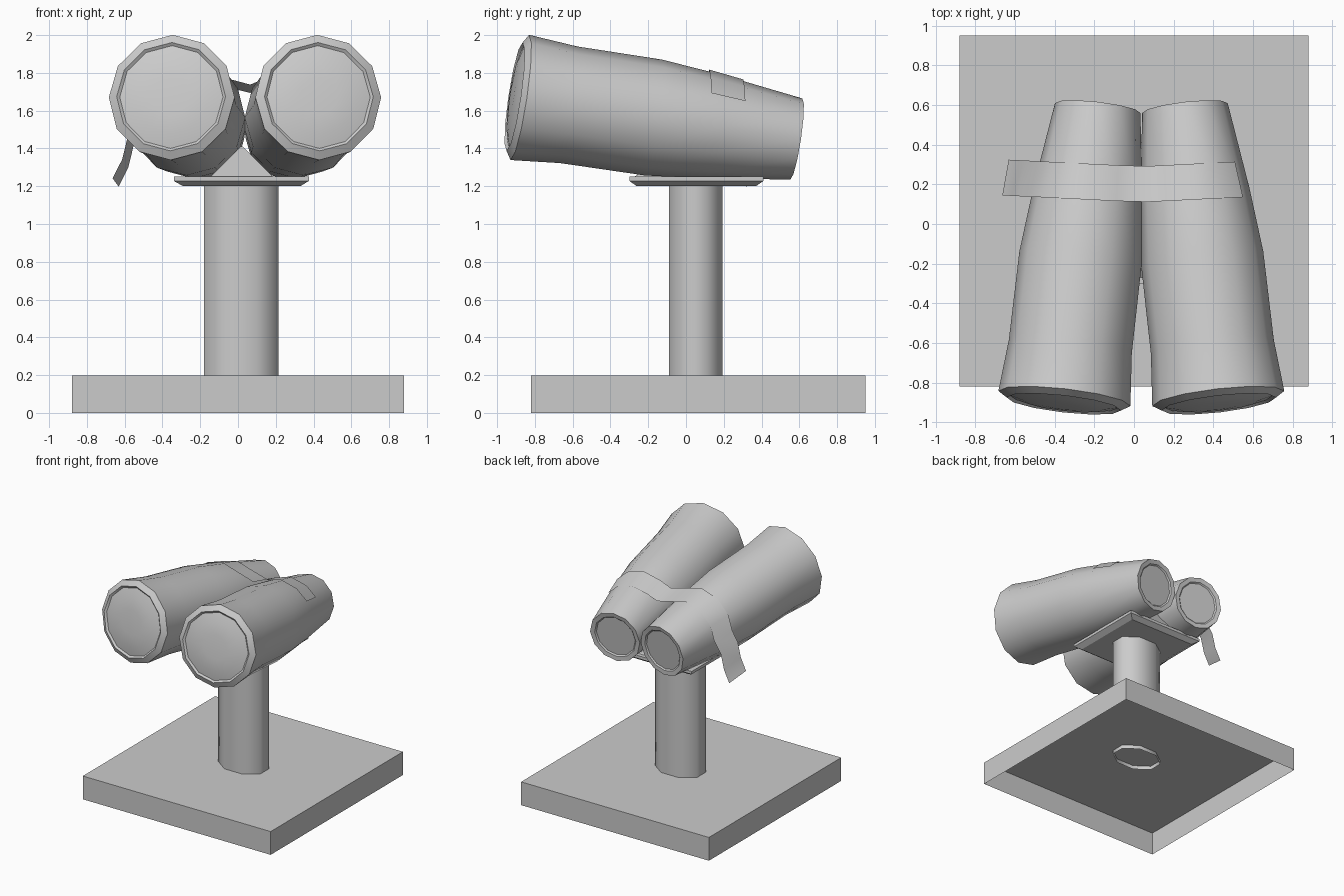
import bpy, bmesh
from math import sin, cos, pi, radians
from mathutils import Vector

if "Cube" in bpy.data.objects:
    bpy.data.objects.remove(bpy.data.objects["Cube"])

MID = 0.037          # symmetry line of the two tubes


def make(name, bm, angle=None):
    bmesh.ops.recalc_face_normals(bm, faces=bm.faces)
    me = bpy.data.meshes.new(name)
    bm.to_mesh(me)
    bm.free()
    ob = bpy.data.objects.new(name, me)
    bpy.context.collection.objects.link(ob)
    if angle:
        bpy.ops.object.select_all(action='DESELECT')
        ob.select_set(True)
        bpy.context.view_layer.objects.active = ob
        bpy.ops.object.shade_smooth_by_angle(angle=radians(angle))
    return ob


def loft(bm, rings, closed=True):
    """Bridge successive rows of points with quads."""
    rows = [[bm.verts.new(p) for p in r] for r in rings]
    for a, b in zip(rows, rows[1:]):
        n = len(a)
        for i in range(n if closed else n - 1):
            j = (i + 1) % n
            bm.faces.new((a[i], a[j], b[j], b[i]))
    return rows


def rect(x0, x1, y0, y1, z):
    return [(x0, y0, z), (x1, y0, z), (x1, y1, z), (x0, y1, z)]


def stack(name, rings, angle=None, cap_bottom=True):
    bm = bmesh.new()
    rows = loft(bm, rings)
    if cap_bottom:
        bm.faces.new(rows[0])
    bm.faces.new(rows[-1])
    return make(name, bm, angle)


# Square base tray, open underneath
stack("base", [rect(-0.88, 0.88, -0.82, 0.95, 0.0),
               rect(-0.88, 0.88, -0.82, 0.95, 0.197)], cap_bottom=False)

# Eight-sided post, its open end poking just through the base top
post = [[(0.017 + 0.214 * cos(pi / 8 + i * pi / 4),
          0.052 + 0.153 * sin(pi / 8 + i * pi / 4), z) for i in range(8)]
        for z in (0.165, 1.21)]
stack("post", post, 65, cap_bottom=False)

# Mounting plate with a bevelled underside
stack("mount_plate", [rect(-0.29, 0.33, -0.26, 0.37, 1.20),
                      rect(-0.34, 0.375, -0.30, 0.41, 1.228),
                      rect(-0.34, 0.375, -0.30, 0.41, 1.252)])

# Wedge filling the gap between the tubes
stack("wedge", [rect(-0.15, 0.19, -0.28, 0.38, 1.245),
                rect(0.015, 0.025, -0.05, 0.30, 1.41)])


# Twin tubes: (distance along axis, radius), lens to eyepiece
PROFILE = [(-0.042, 0.10), (-0.034, 0.20), (-0.015, 0.275), (-0.028, 0.29),
           (0, 0.335), (0.265, 0.312), (0.72, 0.31), (1.05, 0.277),
           (1.49, 0.217), (1.485, 0.18), (1.475, 0.17)]


def tube(name, s):
    start = Vector((MID + s * 0.388, -0.88, 1.67))
    end = Vector((MID + s * 0.22, 0.585, 1.45))
    d = (end - start).normalized()
    v = (Vector((0, 0, 1)) - d * d.z).normalized()
    u = d.cross(v)
    rings = [[start + d * t + (u * cos(k * pi / 6) + v * sin(k * pi / 6)) * r
              for k in range(12)] for t, r in PROFILE]
    stack(name, rings, 38)


tube("left_tube", -1)
tube("right_tube", 1)


# Strap laid over both tubes, its left end hanging free
def on_tube(s, deg):
    """Front and back strap edge at an angle around one tube."""
    a = radians(deg)
    pair = []
    for dy, r in ((-0.09, 0.298), (0.09, 0.273)):
        y = 0.2 + 0.05 * abs(s * 0.263 + r * cos(a)) + dy
        f = (y + 0.88) / 1.465
        pair.append((MID + s * (0.388 - 0.168 * f) + r * cos(a), y,
                     1.67 - 0.22 * f + r * sin(a)))
    return pair


def free(x, z):
    """Strap edges where it hangs clear of the tubes."""
    y = 0.2 + 0.05 * abs(x - MID)
    dx = 0.016 if x < -0.2 else 0
    return [(x - dx, y - 0.09, z + 0.022), (x + dx, y + 0.09, z - 0.022)]


rows = [free(-0.648, 1.22), free(-0.597, 1.32), free(-0.568, 1.44)]
rows += [on_tube(-1, a) for a in (175, 150, 120, 90, 60)]
rows += [free(0.065, 1.716)]
rows += [on_tube(1, a) for a in (120, 90, 60, 36)]
bm = bmesh.new()
loft(bm, rows, closed=False)
make("strap", bm, 40)
